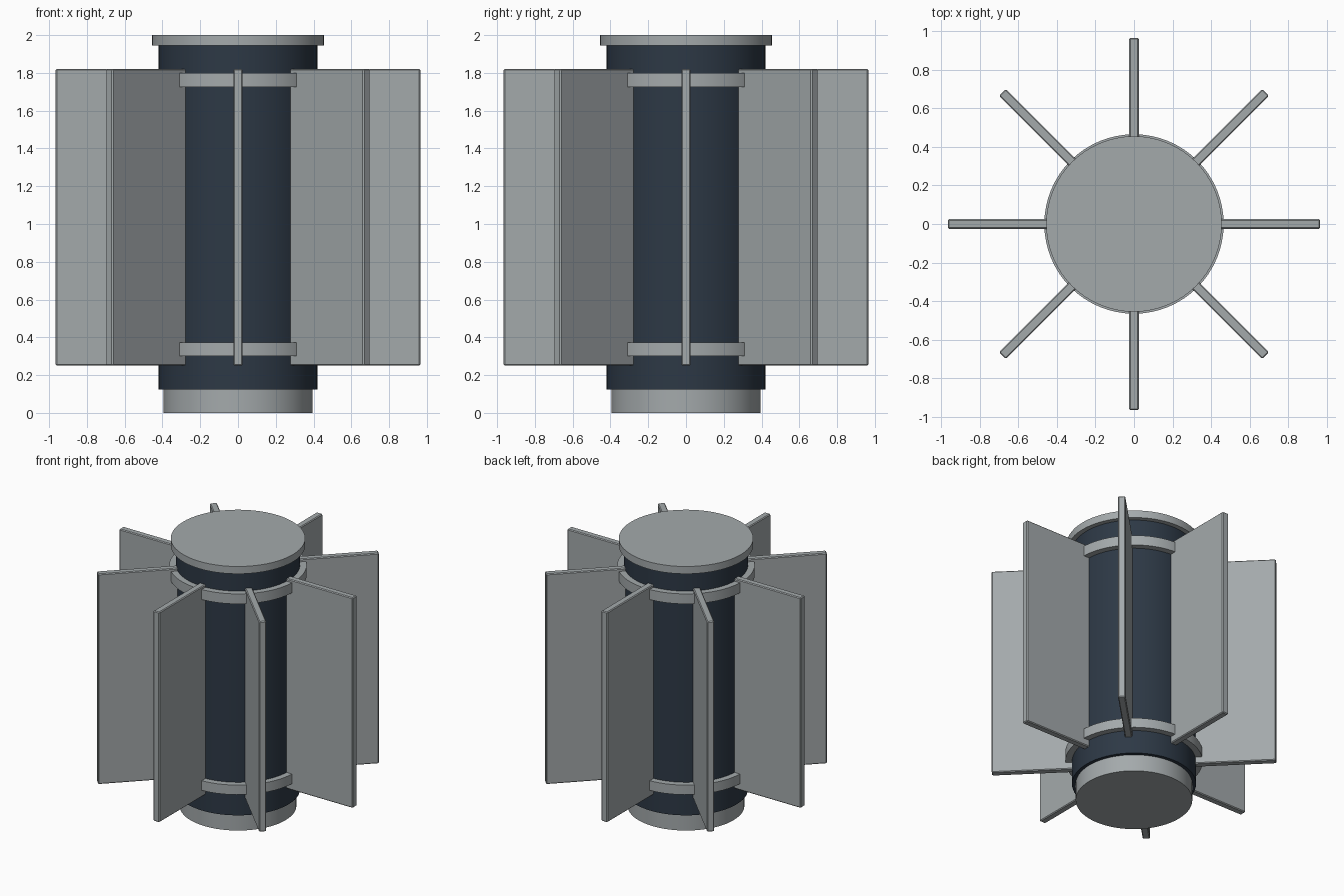
import bpy, bmesh, math
from mathutils import Matrix

cube = bpy.data.objects.get("Cube")
if cube:
    bpy.data.objects.remove(cube, do_unlink=True)


def make_material(name, rgb):
    mat = bpy.data.materials.new(name)
    mat.use_nodes = True
    color = (*rgb, 1.0)
    mat.diffuse_color = color
    mat.node_tree.nodes["Principled BSDF"].inputs["Base Color"].default_value = color
    return mat


grey = make_material("light grey metal", (0.37, 0.40, 0.41))
navy = make_material("dark navy shell", (0.026, 0.040, 0.060))


def finish(bm, name, mat, smooth=True):
    bmesh.ops.recalc_face_normals(bm, faces=bm.faces)
    mesh = bpy.data.meshes.new(name)
    bm.to_mesh(mesh)
    bm.free()
    mesh.materials.append(mat)
    obj = bpy.data.objects.new(name, mesh)
    bpy.context.collection.objects.link(obj)
    if smooth:
        bpy.ops.object.select_all(action="DESELECT")
        obj.select_set(True)
        bpy.context.view_layer.objects.active = obj
        bpy.ops.object.shade_smooth_by_angle(angle=math.radians(30))
    return obj


def cylinder(name, radius, low, high, mat):
    bm = bmesh.new()
    bmesh.ops.create_cone(bm, cap_ends=True, segments=64, radius1=radius,
                          radius2=radius, depth=high - low,
                          matrix=Matrix.Translation((0, 0, (low + high) / 2)))
    return finish(bm, name, mat)


def band(name, inner, outer, low, high, mat):
    bm = bmesh.new()
    profile = [(inner, low), (outer, low), (outer, high), (inner, high)]
    verts = [bm.verts.new((r, 0, z)) for r, z in profile]
    edges = [bm.edges.new((verts[i], verts[(i + 1) % 4])) for i in range(4)]
    bmesh.ops.spin(bm, geom=verts + edges, cent=(0, 0, 0), axis=(0, 0, 1),
                   angle=math.tau, steps=64, use_merge=True)
    bmesh.ops.remove_doubles(bm, verts=bm.verts, dist=0.0001)
    return finish(bm, name, mat)


def fin(name, angle):
    inner, outer, low, high, thick = 0.38, 0.965, 0.25, 1.82, 0.05
    bm = bmesh.new()
    bmesh.ops.create_cube(bm, size=1)
    bmesh.ops.scale(bm, vec=(outer - inner, thick, high - low), verts=bm.verts)
    bmesh.ops.translate(bm, vec=((inner + outer) / 2, 0, (low + high) / 2), verts=bm.verts)
    bmesh.ops.bevel(bm, geom=bm.edges[:], offset=0.006, segments=1, affect="EDGES")
    bmesh.ops.rotate(bm, cent=(0, 0, 0), matrix=Matrix.Rotation(angle, 3, "Z"), verts=bm.verts)
    return finish(bm, name, grey, smooth=False)


# Central column
cylinder("base_plug", 0.395, 0, 0.13, grey)
cylinder("main_body", 0.42, 0.125, 1.95, navy)
cylinder("top_cap", 0.455, 1.945, 2.0, grey)

# Bands that hold the fins
band("lower_band", 0.41, 0.465, 0.30, 0.372, grey)
band("upper_band", 0.41, 0.465, 1.725, 1.80, grey)

# Radial fins
for i in range(8):
    fin(f"fin_{i + 1}", i * math.tau / 8)
